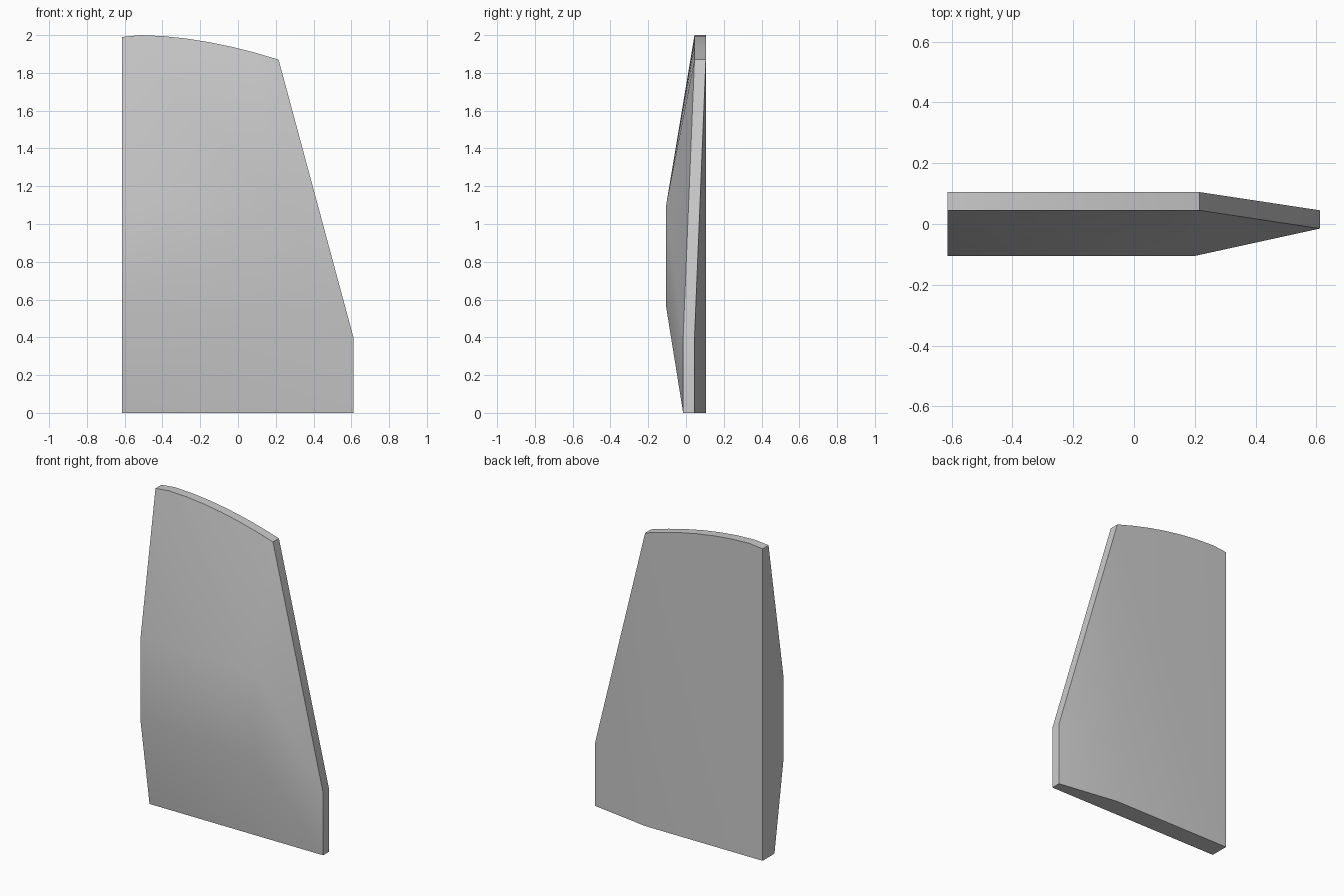
import bpy, bmesh, math

cube = bpy.data.objects.get("Cube")
if cube:
    bpy.data.objects.remove(cube, do_unlink=True)

LEFT, FOLD, RIGHT = -0.614, 0.215, 0.611
THICK = 0.06

# Plain grey finish
grey = bpy.data.materials.new("plain_grey")
grey.use_nodes = True
colour = (0.6, 0.6, 0.6, 1)
grey.diffuse_color = colour
grey.node_tree.nodes["Principled BSDF"].inputs["Base Color"].default_value = colour

bm = bmesh.new()


def vert(x, y, z):
    return bm.verts.new((x, y, z))


# Curved top edge, front and back
arc = [(LEFT, 1.99), (-0.52, 2.0)]
for i in range(1, 7):
    x = -0.52 + (FOLD + 0.52) * i / 6
    arc.append((x, 2 - 0.13 * ((x + 0.52) / (FOLD + 0.52)) ** 1.8))
top_front = [vert(x, 0.045, z) for x, z in arc]
top_back = [vert(x, 0.045 + THICK, z) for x, z in arc]

# Tapered right edge and the base corners
right_front = [vert(RIGHT, -0.015, z) for z in (0.4, 0)]
right_back = [vert(RIGHT, 0.045, z) for z in (0.4, 0)]
base_left_front = vert(LEFT, -0.015, 0)
base_left_back = vert(LEFT, 0.105, 0)
base_fold = vert(FOLD, 0.105, 0)

# Raised flat area on the front
ridge_left, low_left = [vert(LEFT, -0.105, z) for z in (1.1, 0.56)]
ridge_right, low_right = [vert(0.2, -0.105, z) for z in (1.1, 0.56)]

faces = [
    # Front: upper slope, raised area, lower slope and right bevel
    (ridge_left, ridge_right, top_front[0]),
    (low_left, low_right, ridge_right, ridge_left),
    (base_left_front, low_right, low_left),
    (base_left_front, right_front[1], low_right),
    (right_front[1], right_front[0], low_right),
    (low_right, right_front[0], ridge_right),
    (ridge_right, right_front[0], top_front[-1]),
    # Back: main panel and bevelled wing
    (base_fold, base_left_back, *top_back),
    (base_fold, top_back[-1], *right_back),
    # Right rim, left side and base
    (top_front[-1], right_front[0], right_back[0], top_back[-1]),
    (*right_front, right_back[1], right_back[0]),
    (base_left_front, low_left, ridge_left, top_front[0], top_back[0], base_left_back),
    (base_left_front, base_left_back, base_fold, right_back[1], right_front[1]),
]
for i in range(len(arc) - 1):
    faces.append((ridge_right, top_front[i + 1], top_front[i]))
    faces.append((top_front[i], top_front[i + 1], top_back[i + 1], top_back[i]))
for f in faces:
    bm.faces.new(f)
bmesh.ops.recalc_face_normals(bm, faces=bm.faces[:])

mesh = bpy.data.meshes.new("tapered_panel")
bm.to_mesh(mesh)
bm.free()
mesh.materials.append(grey)
panel = bpy.data.objects.new("tapered_panel", mesh)
bpy.context.collection.objects.link(panel)

# Smooth the gentle folds, keep the rim crisp
bpy.ops.object.select_all(action="DESELECT")
panel.select_set(True)
bpy.context.view_layer.objects.active = panel
bpy.ops.object.shade_smooth_by_angle(angle=math.radians(30))
